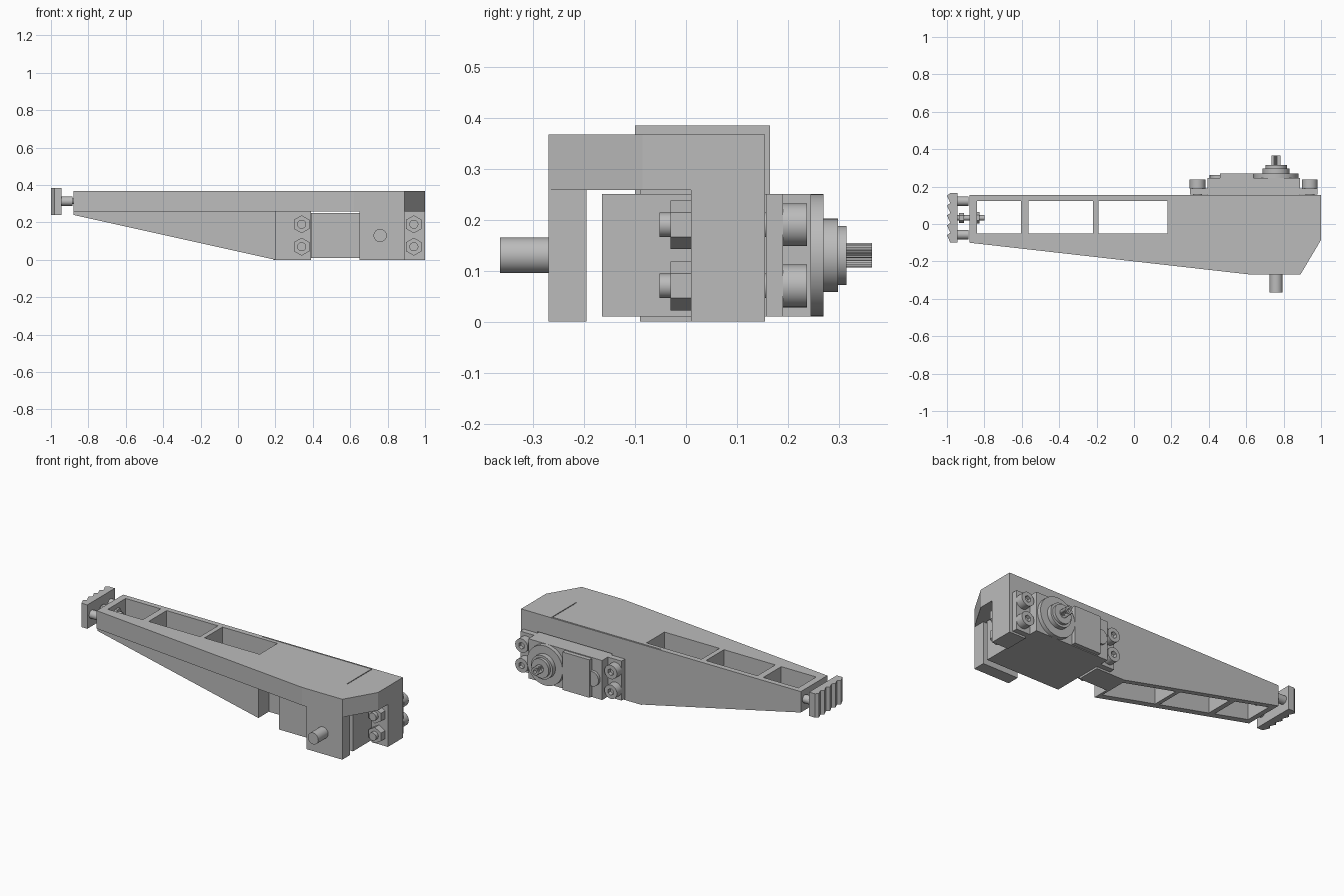
import bpy, bmesh, math
from mathutils import Matrix

cube = bpy.data.objects.get("Cube")
if cube:
    bpy.data.objects.remove(cube)

grey = bpy.data.materials.new("plain grey")
grey.use_nodes = True
colour = (0.5, 0.5, 0.5, 1)
grey.diffuse_color = colour
grey.node_tree.nodes["Principled BSDF"].inputs["Base Color"].default_value = colour


def finish(name, bm):
    bmesh.ops.recalc_face_normals(bm, faces=bm.faces)
    mesh = bpy.data.meshes.new(name)
    bm.to_mesh(mesh)
    bm.free()
    mesh.materials.append(grey)
    ob = bpy.data.objects.new(name, mesh)
    bpy.context.collection.objects.link(ob)
    return ob


def prism(name, points, lo, hi, axis="z"):
    """Extrude an outline in XY along z, or in XZ along y."""
    place = (lambda a, b, c: (a, b, c)) if axis == "z" else (lambda a, b, c: (a, c, b))
    bm = bmesh.new()
    low = [bm.verts.new(place(a, b, lo)) for a, b in points]
    high = [bm.verts.new(place(a, b, hi)) for a, b in points]
    bm.faces.new(low)
    bm.faces.new(high)
    n = len(points)
    for i in range(n):
        j = (i + 1) % n
        bm.faces.new((low[i], low[j], high[j], high[i]))
    return finish(name, bm)


def box(name, x, y, z):
    return prism(name, [(x[0], y[0]), (x[1], y[0]), (x[1], y[1]), (x[0], y[1])], *z)


def rod(name, centre, span, r, axis="y", sides=32):
    """Cylinder along y at (x, z) or along x at (y, z)."""
    a, z = centre
    mid = sum(span) / 2
    if axis == "y":
        m = Matrix.Translation((a, mid, z)) @ Matrix.Rotation(math.pi / 2, 4, "X")
    else:
        m = Matrix.Translation((mid, a, z)) @ Matrix.Rotation(math.pi / 2, 4, "Y")
    bm = bmesh.new()
    bmesh.ops.create_cone(bm, cap_ends=True, segments=sides, radius1=r, radius2=r,
                          depth=span[1] - span[0], matrix=m)
    ob = finish(name, bm)
    if sides > 8:
        bpy.ops.object.select_all(action="DESELECT")
        ob.select_set(True)
        bpy.context.view_layer.objects.active = ob
        bpy.ops.object.shade_smooth_by_angle(angle=math.radians(35))
    return ob


def combine(target, others, operation):
    bpy.context.view_layer.objects.active = target
    for other in others:
        mod = target.modifiers.new("bool", "BOOLEAN")
        mod.operation, mod.object, mod.solver = operation, other, "EXACT"
        bpy.ops.object.modifier_apply(modifier=mod.name)
        bpy.data.objects.remove(other)


# Arm body: top slab, tapered box, rear mounting posts, front bearing lug
TOP, UNDER = 0.367, 0.258
arm = prism("arm_body", [(-0.88, -0.1), (0.62, -0.27), (0.89, -0.27), (1, -0.085),
                         (1, 0.155), (-0.88, 0.155)], UNDER, TOP)
combine(arm, [
    prism("taper", [(-0.88, 0.3), (-0.88, 0.24), (0.2, 0), (0.2, 0.3)], -0.09, 0.155, "y"),
    box("inner_post", (0.19, 0.39), (0.01, 0.155), (0, 0.3)),
    box("outer_post", (0.89, 1), (0.01, 0.155), (0, 0.3)),
    box("lug", (0.65, 0.89), (-0.27, -0.195), (0, 0.3)),
], "UNION")

# Three windows through the arm and a fine groove in the top
windows = [(-0.84, -0.605), (-0.565, -0.22), (-0.19, 0.18)]
combine(arm, [box("window", w, (-0.05, 0.122), (-0.1, 0.5)) for w in windows], "DIFFERENCE")
combine(arm, [box("groove", (0.795, 0.8), (-0.09, 0.145), (0.36, 0.4)),
              box("groove", (0.06, 0.8), (0.145, 0.149), (0.36, 0.4))], "DIFFERENCE")

# Front pivot
SX, SZ = 0.76, 0.13
rod("pivot_pin", (SX, SZ), (-0.365, -0.265), 0.035)

# Servo case, flange and cover
CASE_Z = (0.01, 0.25)
box("servo_case", (0.392, 0.888), (-0.165, 0.245), CASE_Z)
box("servo_flange", (0.3, 0.98), (0.157, 0.19), CASE_Z)
box("servo_label_plate", (0.46, 0.64), (0.24, 0.27), (0.015, 0.245))
rod("servo_side_boss", (0.45, SZ), (0.24, 0.262), 0.045)

# Output stages and splined shaft
for i, (end, r) in enumerate([(0.27, 0.12), (0.298, 0.072), (0.315, 0.058)]):
    rod(f"output_stage_{i}", (SX, SZ), (0.22, end), r, sides=48)
spline = [(SX + r * math.cos(a), SZ + r * math.sin(a)) for i in range(48)
          for r, a in [(0.0245 if i % 2 else 0.021, math.tau * i / 48)]]
shaft = prism("splined_shaft", spline, 0.31, 0.365, "y")
combine(shaft, [rod("bore", (SX, SZ), (0.34, 0.4), 0.01, sides=16)], "DIFFERENCE")

# Mounting screws and nuts
for x in (0.34, 0.94):
    for z in (0.07, 0.19):
        head = rod("screw_head", (x, z), (0.19, 0.237), 0.042)
        combine(head, [rod("socket", (x, z), (0.215, 0.3), 0.02, sides=6)], "DIFFERENCE")
        rod("screw_shank", (x, z), (-0.052, 0.2), 0.024)
        rod("hex_nut", (x, z), (-0.03, 0.012), 0.048, sides=6)

# Toothed end pad with its guide pins and bolt
teeth, y0, y1 = 5, -0.1, 0.165
step = (y1 - y0) / teeth
pad = [(-0.943, y1), (-0.943, y0)]
for i in range(teeth):
    pad += [(-0.982, y0 + i * step), (-1, y0 + (i + 0.75) * step)]
pad.append((-0.982, y1))
prism("toothed_pad", pad, 0.24, 0.385)
for y in (-0.057, 0.122):
    rod("guide_pin", (y, 0.313), (-0.95, -0.885), 0.025, "x")
rod("pad_bolt", (0.033, 0.313), (-0.95, -0.8), 0.014, "x")
rod("bolt_collar", (0.033, 0.313), (-0.935, -0.91), 0.027, "x", 6)
rod("bolt_nut", (0.033, 0.313), (-0.842, -0.825), 0.03, "x", 6)
